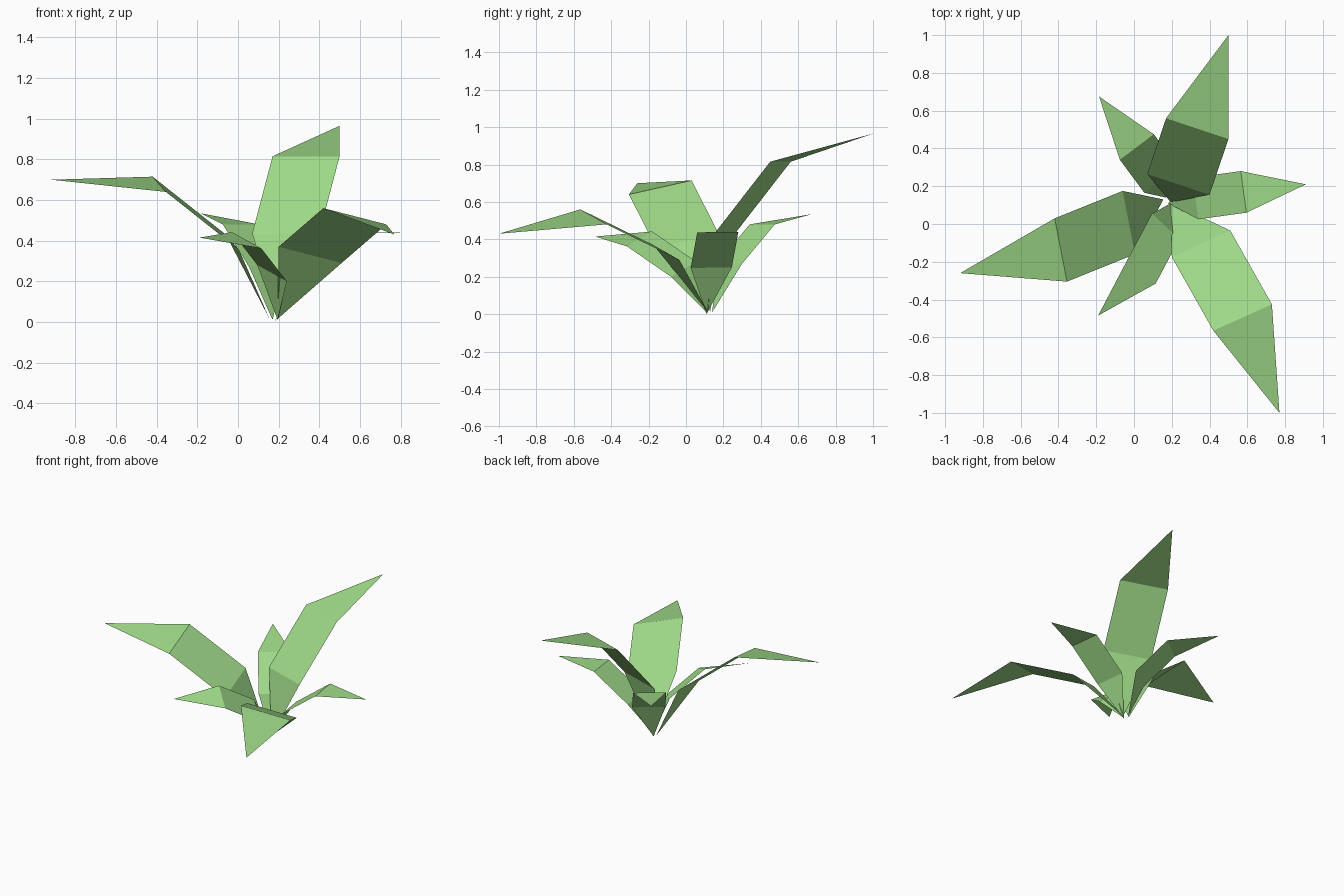
import bpy
from mathutils import Vector

green = bpy.data.materials.new("leaf green")
green.diffuse_color = (0.35, 0.71, 0.25, 1)


def leaf(name, base, low, high, across, tip):
    """Folded blade: pointed root, two parallel cross creases, pointed tip."""
    w = Vector(across)
    low, high = Vector(low), Vector(high)
    verts = [Vector(base), low, low + w, high, high + w, Vector(tip)]
    faces = [(0, 2, 1), (1, 2, 4, 3), (3, 4, 5)]
    mesh = bpy.data.meshes.new(name)
    mesh.from_pydata(verts, [], faces)
    mesh.materials.append(green)
    mesh.update()
    obj = bpy.data.objects.new(name, mesh)
    bpy.context.collection.objects.link(obj)


# Three large leaves
leaf("back_leaf", (0.195, 0.115, 0.01), (0.07, 0.265, 0.435), (0.17, 0.56, 0.815),
     (0.33, -0.11, 0), (0.50, 1.0, 0.965))
leaf("front_leaf", (0.195, 0.115, 0.015), (0.20, -0.175, 0.37), (0.42, -0.565, 0.56),
     (0.31, 0.14, -0.08), (0.77, -1.0, 0.43))
leaf("left_leaf", (0.155, 0.13, 0.015), (-0.06, 0.175, 0.43), (-0.42, 0.03, 0.715),
     (0.065, -0.335, -0.075), (-0.92, -0.26, 0.70))

# Three small leaves between them
leaf("front_left_leaf", (0.195, 0.11, 0.01), (0.095, 0.055, 0.28), (-0.03, -0.18, 0.442),
     (0.145, -0.135, -0.08), (-0.19, -0.485, 0.415))
leaf("right_leaf", (0.18, 0.11, 0.0), (0.31, 0.245, 0.25), (0.565, 0.28, 0.44),
     (0.03, -0.22, -0.003), (0.91, 0.21, 0.44))
leaf("back_left_leaf", (0.17, 0.14, 0.01), (0.055, 0.165, 0.27), (-0.075, 0.34, 0.48),
     (0.18, 0.135, 0), (-0.185, 0.675, 0.535))
